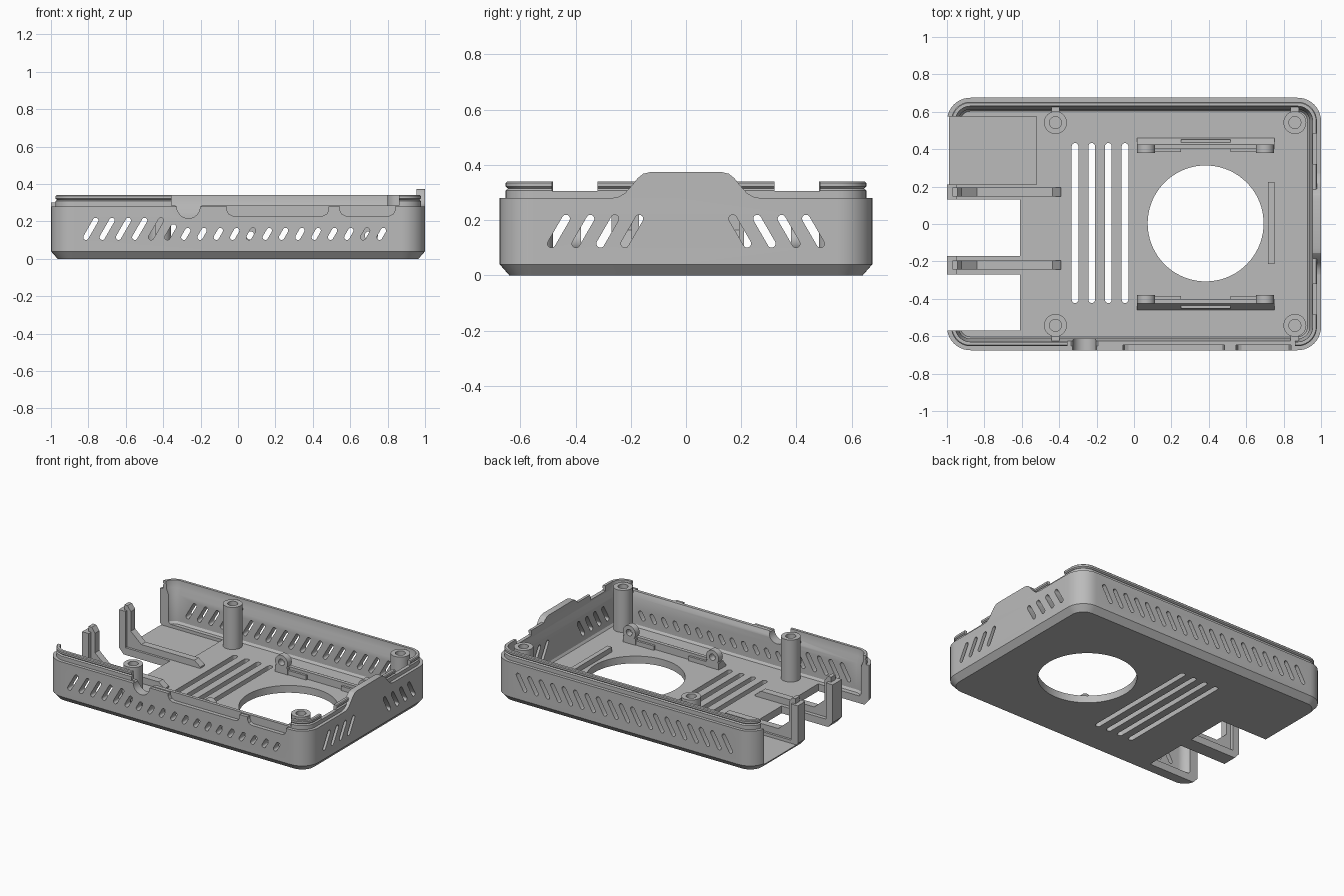
import bpy, bmesh, math
from mathutils import Vector

cube = bpy.data.objects.get("Cube")
if cube:
    bpy.data.objects.remove(cube, do_unlink=True)

GREY = (0.5, 0.5, 0.5, 1)
mat = bpy.data.materials.new("grey plastic")
mat.use_nodes = True
mat.diffuse_color = GREY
mat.node_tree.nodes["Principled BSDF"].inputs["Base Color"].default_value = GREY

FLOOR = 0.05


def place(axis, u, v, d):
    return {"x": (d, u, v), "y": (u, d, v), "z": (u, v, d)}[axis]


def loft(bm, rings, caps=True):
    """Bridge rings of points; either cap the ends or join last to first."""
    loops = [[bm.verts.new(p) for p in ring] for ring in rings]
    n = len(loops[0])
    pairs = list(zip(loops, loops[1:])) + ([] if caps else [(loops[-1], loops[0])])
    for a, b in pairs:
        for i in range(n):
            bm.faces.new((a[i], a[(i + 1) % n], b[(i + 1) % n], b[i]))
    if caps:
        bm.faces.new(loops[0])
        bm.faces.new(loops[-1])


def prism(bm, pts, axis, lo, hi):
    loft(bm, [[place(axis, u, v, d) for u, v in pts] for d in (lo, hi)])


def box(bm, x, y, z):
    prism(bm, [(x[0], y[0]), (x[1], y[0]), (x[1], y[1]), (x[0], y[1])], "z", *z)


def circle(u, v, r, n=40):
    return [(u + r * math.cos(2 * math.pi * i / n), v + r * math.sin(2 * math.pi * i / n)) for i in range(n)]


def capsule(a, b, r, n=8):
    a, b = Vector(a), Vector(b)
    base = math.atan2(b.y - a.y, b.x - a.x)
    pts = []
    for c, start in ((b, base - math.pi / 2), (a, base + math.pi / 2)):
        for i in range(n + 1):
            t = start + math.pi * i / n
            pts.append((c.x + r * math.cos(t), c.y + r * math.sin(t)))
    return pts


def tube(bm, u, v, r_out, r_in, axis, lo, hi):
    prof = [(r_out, lo), (r_out, hi), (r_in, hi), (r_in, lo)]
    loft(bm, [[place(axis, p, q, d) for p, q in circle(u, v, r)] for r, d in prof], caps=False)


def rounded_rect(inset, z, n=10):
    hx, hy, r = 1 - inset, 0.675 - inset, 0.125 - inset
    pts = []
    for k, (sx, sy) in enumerate(((1, 1), (-1, 1), (-1, -1), (1, -1))):
        for i in range(n + 1):
            t = math.pi / 2 * (k + i / n)
            pts.append((sx * (hx - r) + r * math.cos(t), sy * (hy - r) + r * math.sin(t), z))
    return pts


def finish(name, bm):
    bmesh.ops.recalc_face_normals(bm, faces=bm.faces[:])
    me = bpy.data.meshes.new(name)
    bm.to_mesh(me)
    bm.free()
    me.materials.append(mat)
    ob = bpy.data.objects.new(name, me)
    bpy.context.scene.collection.objects.link(ob)
    return ob


def cut(target, bm):
    """Subtract the cutter mesh from the target and discard the cutter."""
    cutter = finish("cutter", bm)
    cutter.hide_render = True
    mod = target.modifiers.new("cut", "BOOLEAN")
    mod.operation, mod.solver, mod.object = "DIFFERENCE", "EXACT", cutter
    bpy.context.view_layer.update()
    dg = bpy.context.evaluated_depsgraph_get()
    me = bpy.data.meshes.new_from_object(target.evaluated_get(dg))
    target.modifiers.clear()
    target.data = me
    bpy.data.objects.remove(cutter, do_unlink=True)


# Tray: floor, walls and stepped lip in one loft
bm = bmesh.new()
section = [(0.035, 0), (0, 0.04), (0, 0.28), (0.022, 0.28), (0.022, 0.308), (0.03, 0.315), (0.022, 0.322),
           (0.022, 0.335), (0.027, 0.34), (0.045, 0.34), (0.047, 0.29), (0.062, 0.25), (0.062, 0.065), (0.072, FLOOR)]
loft(bm, [rounded_rect(i, z) for i, z in section])
tray = finish("tray", bm)

# Open left end
bm = bmesh.new()
box(bm, (-1.1, -0.86), (-0.57, 0.575), (FLOOR, 0.5))
cut(tray, bm)

# Floor openings: port bays, shallow recess, fan hole and long vents
bm = bmesh.new()
box(bm, (-1.1, -0.61), (-0.57, -0.27), (-0.1, 0.2))
box(bm, (-1.1, -0.61), (-0.17, 0.13), (-0.1, 0.2))
box(bm, (-1.1, -0.52), (0.21, 0.575), (0.028, 0.2))
prism(bm, circle(0.383, 0.003, 0.31, 72), "z", -0.1, 0.2)
for i in range(4):
    x = -0.315 + 0.089 * i
    prism(bm, capsule((x, -0.405), (x, 0.415), 0.018), "z", -0.1, 0.2)
cut(tray, bm)

# Slanted wall vents: long at the back, shortened under the front ports
bm = bmesh.new()
for i in range(19):
    x = -0.813 + 0.0872 * i
    for lo, hi, h in ((0.55, 0.75, 0.09), (-0.75, -0.55, 0.09 if i < 5 else 0.055 if i == 5 else 0.036)):
        prism(bm, capsule((x, 0.115), (x + 0.577 * h, 0.115 + h), 0.0145), "y", lo, hi)
for s in (-1, 1):
    for i in range(4):
        y = 0.487 - 0.0885 * i
        prism(bm, capsule((s * y, 0.115), (s * (y - 0.052), 0.205), 0.0145), "x", 0.9, 1.1)
cut(tray, bm)

# Lowered front lip and gaps in the right lip
bm = bmesh.new()
box(bm, (-0.355, 0.86), (-0.8, -0.58), (0.285, 0.5))
for s in (-1, 1):
    box(bm, (0.9, 1.1), sorted((s * 0.32, s * 0.485)), (0.305, 0.5))
cut(tray, bm)

# Front port notches: one round and through, two shallow
bm = bmesh.new()
arc = [(-0.265 + 0.062 * math.cos(t), 0.278 + 0.062 * math.sin(t))
       for t in [math.pi * (1 + i / 12) for i in range(13)]]
prism(bm, arc + [(-0.18, 0.295), (-0.35, 0.295)], "y", -0.8, -0.58)
for a, b in ((-0.06, 0.485), (0.545, 0.84)):
    r = 0.03
    prism(bm, [(a, 0.3), (a, 0.23 + r), (a + r / 3, 0.23 + r / 3), (a + r, 0.23),
               (b - r, 0.23), (b - r / 3, 0.23 + r / 3), (b, 0.23 + r), (b, 0.3)], "y", -0.8, -0.648)
cut(tray, bm)

# Raised tab on the right wall
half = [(0.27, 0.28), (0.245, 0.284), (0.222, 0.297), (0.205, 0.315), (0.175, 0.352), (0.155, 0.368), (0.13, 0.374)]
bm = bmesh.new()
prism(bm, half + [(-y, z) for y, z in reversed(half)], "x", 0.955, 1.0)
parts = [tray, finish("end_tab", bm)]

# Screw posts with ribs to the walls
for side, s in (("front", -1), ("back", 1)):
    for end, x in (("left", 0.86), ("right", -0.42)):
        bm = bmesh.new()
        tube(bm, x, s * 0.542, 0.061, 0.032, "z", FLOOR - 0.01, 0.34)
        box(bm, (x - 0.022, x + 0.022), sorted((s * 0.595, s * 0.635)), (FLOOR - 0.01, 0.28))
        parts.append(finish(f"{side}_{end}_screw_post", bm))

# Port dividers: upright end plate, rib with sloped foot
rib = [(-0.97, 0.04), (-0.39, 0.04), (-0.39, 0.06), (-0.435, 0.095), (-0.84, 0.095), (-0.92, 0.165),
       (-0.92, 0.3), (-0.945, 0.335), (-0.97, 0.335)]
for name, y0, y1 in (("front", -0.27, -0.17), ("back", 0.13, 0.21)):
    mid = (y0 + y1) / 2
    bm = bmesh.new()
    box(bm, (-1.0, -0.95), (y0, y1), (0.04, 0.3))
    prism(bm, rib, "y", mid - 0.024, mid + 0.024)
    parts.append(finish(f"{name}_port_divider", bm))

# Fan brackets: sloped rail, centre block and two screw eyes each
for name, s in (("front", -1), ("back", 1)):
    bm = bmesh.new()
    rail = [(0.40, 0.04), (0.46, 0.04), (0.46, 0.055), (0.425, 0.1), (0.40, 0.1)]
    prism(bm, [(s * y, z) for y, z in rail], "x", 0.015, 0.75)
    box(bm, (0.25, 0.515), sorted((s * 0.40, s * 0.452)), (0.04, 0.085))
    for a, b in ((0.1, 0.25), (0.515, 0.67)):
        box(bm, (a, b), sorted((s * 0.385, s * 0.41)), (0.04, 0.08))
    for x in (0.065, 0.7):
        tube(bm, x, 0.125, 0.048, 0.022, "y", *sorted((s * 0.38, s * 0.425)))
        box(bm, (x - 0.048, x + 0.048), sorted((s * 0.38, s * 0.425)), (0.04, 0.095))
    parts.append(finish(f"{name}_fan_bracket", bm))

# Fan stop bar on the floor
bm = bmesh.new()
box(bm, (0.717, 0.75), (-0.215, 0.225), (0.04, 0.085))
parts.append(finish("fan_stop_bar", bm))

# Smooth curves, keep edges crisp
bpy.ops.object.select_all(action="DESELECT")
for ob in parts:
    ob.select_set(True)
bpy.context.view_layer.objects.active = tray
bpy.ops.object.shade_smooth_by_angle(angle=math.radians(25))
